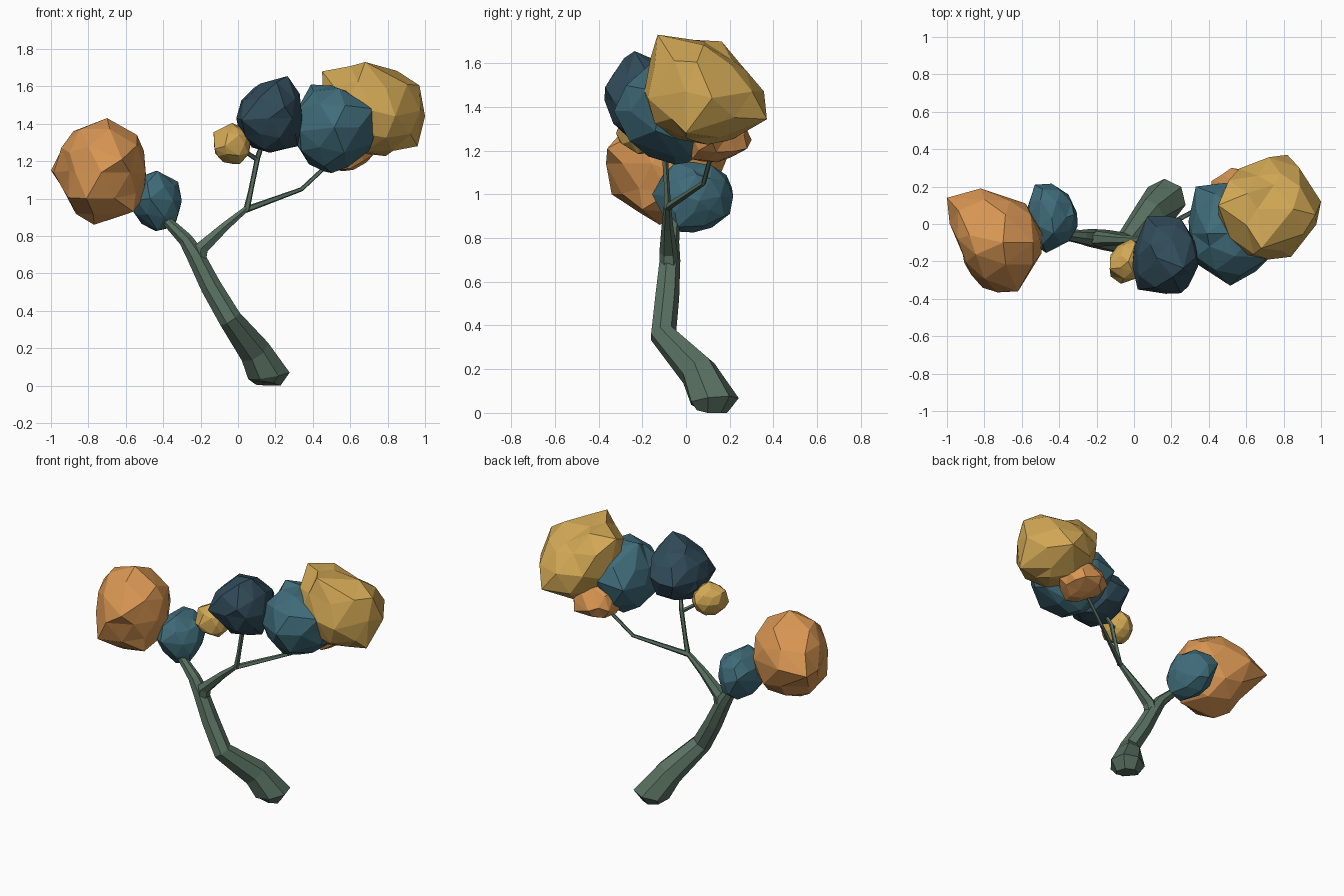
import bpy, bmesh, math, random
from mathutils import Vector

random.seed(4)


def material(name, rgb):
    m = bpy.data.materials.new(name)
    m.diffuse_color = (*rgb, 1)
    return m


BARK = material("bark", (.10, .165, .12))
ORANGE = material("orange_leaf", (.68, .30, .085))
YELLOW = material("yellow_leaf", (.64, .39, .09))
TEAL = material("teal_leaf", (.05, .15, .195))
NAVY = material("navy_leaf", (.03, .07, .10))


def finish(bm, name, mat):
    bmesh.ops.recalc_face_normals(bm, faces=bm.faces[:])
    me = bpy.data.meshes.new(name)
    bm.to_mesh(me)
    bm.free()
    me.materials.append(mat)
    ob = bpy.data.objects.new(name, me)
    bpy.context.collection.objects.link(ob)
    return ob


def limb(name, path, sides):
    """Tapered faceted tube along (x, y, z, radius) points."""
    bm = bmesh.new()
    pts = [Vector(p[:3]) for p in path]
    rings = []
    for i, p in enumerate(pts):
        a = (p - pts[i - 1]).normalized() if i else Vector()
        b = (pts[i + 1] - p).normalized() if i < len(pts) - 1 else Vector()
        t = (a + b).normalized()
        u = (Vector((0, 1, 0)) - t * t.y).normalized()
        v = t.cross(u)
        ring = []
        for k in range(sides):
            ang = 2 * math.pi * k / sides
            co = p + (u * math.cos(ang) + v * math.sin(ang)) * path[i][3]
            co.z = max(co.z, 0)
            ring.append(bm.verts.new(co))
        rings.append(ring)
    for r, s in zip(rings, rings[1:]):
        for k in range(sides):
            j = (k + 1) % sides
            bm.faces.new((r[k], r[j], s[j], s[k]))
    bm.faces.new(rings[0])
    bm.faces.new(rings[-1])
    return finish(bm, name, BARK)


def clump(name, mat, center, size, tips):
    """Faceted leaf clump: an icosphere pulled out to its corner points."""
    bm = bmesh.new()
    bmesh.ops.create_icosphere(bm, subdivisions=2, radius=1)
    c, size = Vector(center), Vector(size)
    offs = [Vector(t) - c for t in tips]
    for v in bm.verts:
        d = v.co.normalized()
        base = 1 / Vector((d.x / size.x, d.y / size.y, d.z / size.z)).length
        total, weight = base * .5, .5
        for o in offs:
            w = math.exp(10 * (d.dot(o.normalized()) - 1))
            total += w * o.length
            weight += w
        v.co = d * (total / weight) * random.uniform(.92, 1.03)
    free = set(bm.verts)
    for o in offs:
        v = max(free, key=lambda q: q.co.normalized().dot(o.normalized()))
        v.co = o
        free.remove(v)
    bmesh.ops.translate(bm, verts=bm.verts[:], vec=c)
    return finish(bm, name, mat)


# Trunk and branches
limb("trunk", [(.155, .115, .004, .075), (.165, .127, .055, .115), (.085, .055, .19, .087),
               (-.045, -.105, .36, .063), (-.145, -.088, .53, .057), (-.23, -.075, .70, .049),
               (-.28, -.07, .78, .039), (-.43, -.05, .93, .022)], 7)
limb("right_branch", [(-.215, -.075, .64, .044), (-.195, -.08, .735, .042),
                      (-.07, -.085, .85, .027), (.05, -.085, .95, .016)], 6)
limb("upper_twig", [(.045, -.085, .935, .018), (.07, -.09, 1.05, .014),
                    (.105, -.10, 1.22, .015), (.14, -.14, 1.32, .012)], 5)
limb("side_twig", [(.10, -.10, 1.21, .014), (.01, -.18, 1.27, .010)], 5)
limb("outer_twig", [(.04, -.085, .94, .018), (.34, .08, 1.05, .012),
                    (.50, .12, 1.20, .011)], 5)

# Leaf clumps
clump("left_orange_clump", ORANGE, (-.73, -.08, 1.14), (.24, .25, .27),
      [(-.70, -.10, 1.43), (-.54, -.10, 1.34), (-.49, -.05, 1.10), (-.56, -.20, .93),
       (-.77, -.12, .86), (-.90, -.02, 1.0), (-1.0, .14, 1.15), (-.88, -.06, 1.36),
       (-.82, .19, 1.17), (-.58, .11, 1.15), (-.62, -.36, 1.21), (-.81, -.34, 1.0),
       (-.90, -.20, 1.15)])
clump("left_teal_clump", TEAL, (-.44, .035, .99), (.14, .18, .155),
      [(-.43, -.05, 1.147), (-.50, .13, 1.124), (-.32, .05, 1.09), (-.305, .06, .97),
       (-.34, -.04, .85), (-.43, -.05, .83), (-.58, .03, .96), (-.53, .21, 1.03),
       (-.46, .20, .91), (-.47, -.155, 1.0)])
clump("small_yellow_clump", YELLOW, (-.025, -.20, 1.29), (.10, .115, .105),
      [(-.13, -.24, 1.355), (-.03, -.20, 1.405), (-.08, -.20, 1.195), (.01, -.22, 1.185),
       (-.125, -.28, 1.265), (-.07, -.32, 1.28), (-.015, -.08, 1.30)])
clump("navy_clump", NAVY, (.17, -.17, 1.43), (.165, .20, .19),
      [(.265, -.235, 1.655), (.33, -.18, 1.56), (.32, -.20, 1.28), (.17, -.17, 1.245),
       (0, -.13, 1.38), (.12, -.18, 1.615), (.07, .04, 1.43), (.25, .03, 1.45),
       (.02, -.35, 1.42), (.25, -.37, 1.49)])
clump("right_teal_clump", TEAL, (.50, -.05, 1.38), (.22, .26, .235),
      [(.39, -.05, 1.61), (.65, -.05, 1.55), (.725, -.18, 1.48), (.715, -.14, 1.29),
       (.59, -.05, 1.17), (.46, .01, 1.145), (.295, -.05, 1.32), (.31, -.05, 1.465),
       (.515, -.33, 1.38), (.33, .20, 1.40), (.49, .22, 1.42), (.33, -.21, 1.36)])
clump("right_yellow_clump", YELLOW, (.72, .08, 1.47), (.28, .26, .245),
      [(.68, -.13, 1.73), (.97, .05, 1.605), (1.0, .12, 1.44), (.96, .0, 1.28),
       (.82, .37, 1.343), (.84, -.175, 1.44), (.55, -.17, 1.43), (.45, .10, 1.68),
       (.79, .10, 1.227), (.47, .16, 1.42), (.66, .08, 1.70), (.75, .21, 1.615)])
clump("small_orange_clump", ORANGE, (.56, .14, 1.27), (.16, .15, .12),
      [(.52, .30, 1.25), (.415, .23, 1.25), (.64, .28, 1.21), (.60, .03, 1.16),
       (.725, .12, 1.235), (.50, .16, 1.16), (.54, .22, 1.37), (.43, .08, 1.22)])
